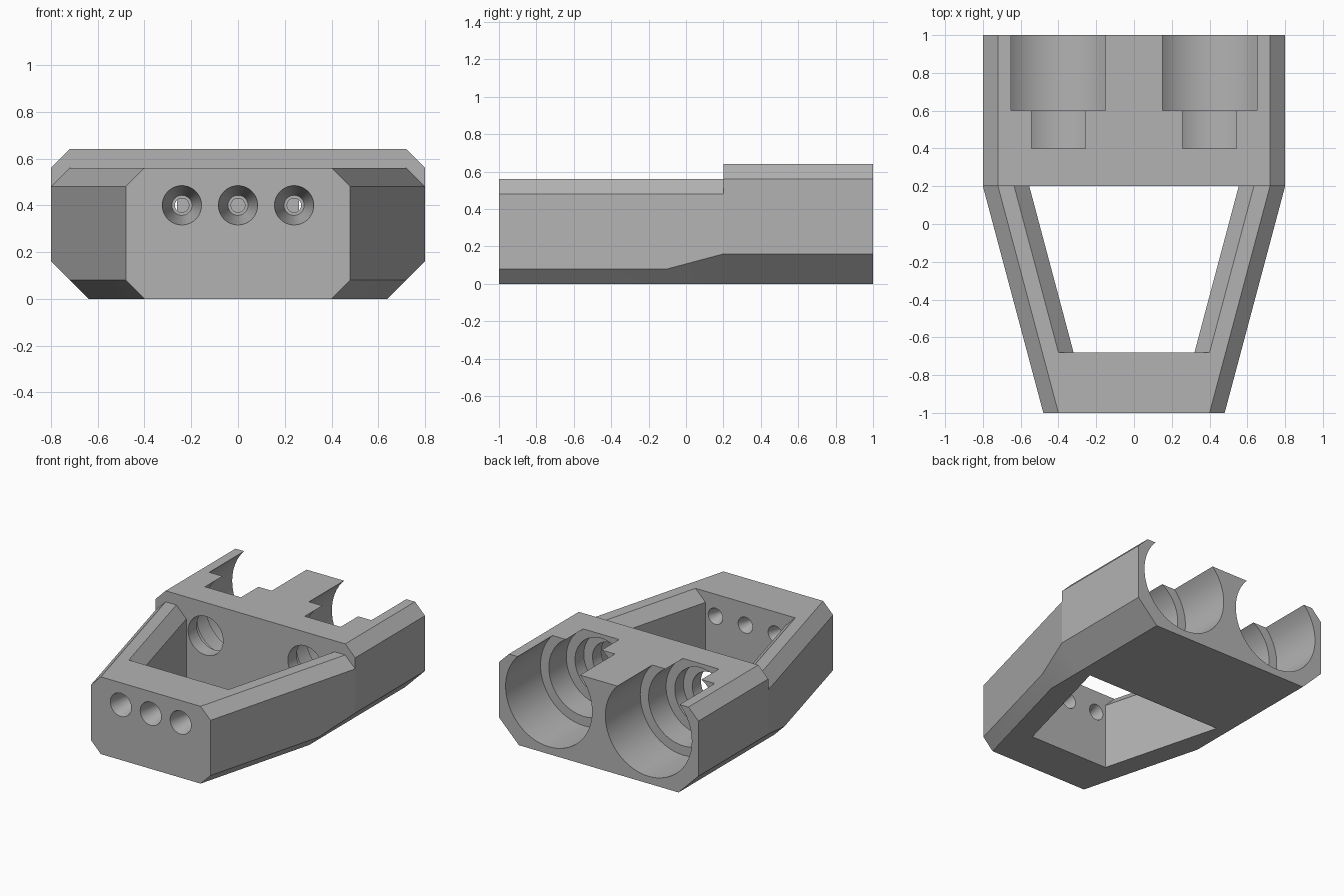
import bpy, bmesh, math

cube = bpy.data.objects.get("Cube")
if cube:
    bpy.data.objects.remove(cube, do_unlink=True)

grey = bpy.data.materials.new("plain grey")
grey.use_nodes = True
colour = (0.45, 0.45, 0.45, 1)
grey.diffuse_color = colour
grey.node_tree.nodes["Principled BSDF"].inputs["Base Color"].default_value = colour


def loft(name, sections):
    """Skin a closed solid through (y, [(x, z), ...]) sections."""
    bm = bmesh.new()
    rings = [[bm.verts.new((x, y, z)) for x, z in pts] for y, pts in sections]
    n = len(rings[0])
    for a, b in zip(rings, rings[1:]):
        for i in range(n):
            j = (i + 1) % n
            bm.faces.new((a[i], a[j], b[j], b[i]))
    bm.faces.new(rings[0])
    bm.faces.new(rings[-1])
    bmesh.ops.recalc_face_normals(bm, faces=bm.faces)
    mesh = bpy.data.meshes.new(name)
    bm.to_mesh(mesh)
    bm.free()
    mesh.materials.append(grey)
    obj = bpy.data.objects.new(name, mesh)
    bpy.context.collection.objects.link(obj)
    return obj


def mirrored(half):
    return half + [(-x, z) for x, z in reversed(half)]


def hull(width, top, low):
    """Chamfered cross-section: small upper bevel, lower bevel of size low."""
    return mirrored([(width - low, 0), (width, low), (width, top - 0.08), (width - 0.08, top)])


def bore(name, x, profile):
    """Round stepped cutter along y from (y, radius) pairs."""
    def ring(r):
        steps = [math.tau * i / 64 for i in range(64)]
        return [(x + r * math.cos(t), 0.4 + r * math.sin(t)) for t in steps]
    return loft(name, [(y, ring(r)) for y, r in profile])


def cut(target, cutters):
    bpy.ops.object.select_all(action="DESELECT")
    bpy.context.view_layer.objects.active = target
    target.select_set(True)
    for c in cutters:
        mod = target.modifiers.new("cut", "BOOLEAN")
        mod.operation = "DIFFERENCE"
        mod.solver = "EXACT"
        mod.object = c
        bpy.ops.object.modifier_apply(modifier=mod.name)
        bpy.data.objects.remove(c, do_unlink=True)
    bpy.ops.object.shade_smooth_by_angle(angle=math.radians(25))


# Tapered front frame
frame = loft("front_frame", [
    (-1, hull(0.48, 0.56, 0.08)),
    (-0.1, hull(0.72, 0.56, 0.08)),
    (0.2, hull(0.8, 0.56, 0.16)),
])


# Central opening with bevelled upper side edges
def opening(a):
    return mirrored([(a, -0.1), (a, 0.48), (a + 0.22, 0.7)])


cutters = [loft("opening_cutter", [(-0.68, opening(0.32)), (0.3, opening(0.581))])]

# Three countersunk holes through the nose
nozzle = [(-1.02, 0.088), (-1, 0.084), (-0.8, 0.043), (-0.8, 0.03),
          (-0.76, 0.03), (-0.68, 0.058), (-0.66, 0.065)]
for x in (-0.24, 0, 0.24):
    cutters.append(bore("nose_hole_cutter", x, nozzle))
cut(frame, cutters)

# Rear block with two stepped bores open at the top
block = loft("rear_block", [(y, hull(0.8, 0.64, 0.16)) for y in (0.2, 1)])
steps = [(1.1, 0.347), (0.6, 0.347), (0.6, 0.28), (0.4, 0.28),
         (0.4, 0.21), (0.3, 0.21), (0.3, 0.14), (0.1, 0.14)]
cut(block, [bore("rear_bore_cutter", x, steps) for x in (-0.4, 0.4)])
